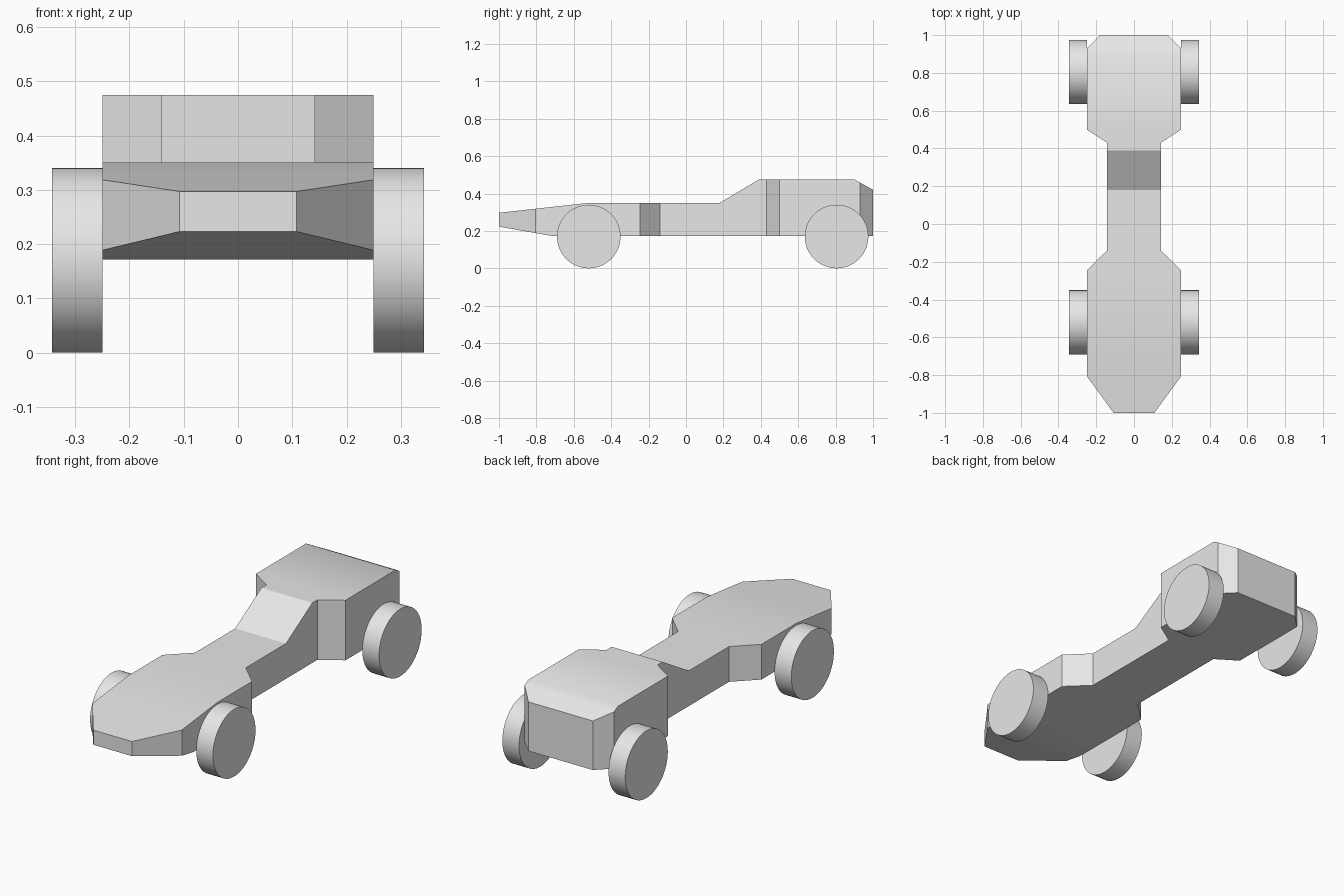
import bpy, bmesh, math

cube = bpy.data.objects.get("Cube")
if cube:
    bpy.data.objects.remove(cube, do_unlink=True)

grey = bpy.data.materials.new("light grey")
grey.use_nodes = True
grey.diffuse_color = (0.8, 0.8, 0.8, 1)
grey.node_tree.nodes["Principled BSDF"].inputs["Base Color"].default_value = grey.diffuse_color

# Body outlines along y: half width, underside and top
WIDTH = [(-1, .108), (-.805, .25), (-.245, .25), (-.14, .142),
         (.43, .142), (.5, .25), (.93, .25), (1, .18)]
UNDERSIDE = [(-1, .223), (-.71, .172), (1, .172)]
TOP = [(-1, .297), (-.52, .35), (.18, .35), (.39, .475), (.9, .475), (1, .42)]


def sample(outline, y):
    """Linear height or width of an outline at y."""
    for (y0, a), (y1, b) in zip(outline, outline[1:]):
        if y <= y1:
            return a + (b - a) * (y - y0) / (y1 - y0)
    return outline[-1][1]


def finish(bm, name):
    bmesh.ops.recalc_face_normals(bm, faces=bm.faces)
    mesh = bpy.data.meshes.new(name)
    bm.to_mesh(mesh)
    bm.free()
    mesh.materials.append(grey)
    obj = bpy.data.objects.new(name, mesh)
    bpy.context.collection.objects.link(obj)
    bpy.ops.object.select_all(action='DESELECT')
    obj.select_set(True)
    bpy.context.view_layer.objects.active = obj
    bpy.ops.object.shade_smooth_by_angle(angle=math.radians(30))
    return obj


# Body: rectangular sections lofted from nose to tail
bm = bmesh.new()
rings = []
for y in sorted({p[0] for p in WIDTH + UNDERSIDE + TOP}):
    w, low, high = (sample(o, y) for o in (WIDTH, UNDERSIDE, TOP))
    rings.append([bm.verts.new(c) for c in
                  ((-w, y, low), (w, y, low), (w, y, high), (-w, y, high))])
for a, b in zip(rings, rings[1:]):
    for i in range(4):
        j = (i + 1) % 4
        bm.faces.new((a[i], a[j], b[j], b[i]))
bm.faces.new(rings[0])
bm.faces.new(rings[-1])
finish(bm, "body")

# Wheels: plain discs against the body sides
RADIUS, INNER, OUTER = .17, .25, .343
for end, y in (("front", -.52), ("rear", .805)):
    for side, sign in (("left", 1), ("right", -1)):
        bm = bmesh.new()
        bmesh.ops.create_cone(bm, cap_ends=True, segments=64, radius1=RADIUS,
                              radius2=RADIUS, depth=OUTER - INNER)
        wheel = finish(bm, f"{end}_{side}_wheel")
        wheel.rotation_euler.y = math.pi / 2
        wheel.location = (sign * (INNER + OUTER) / 2, y, RADIUS)
